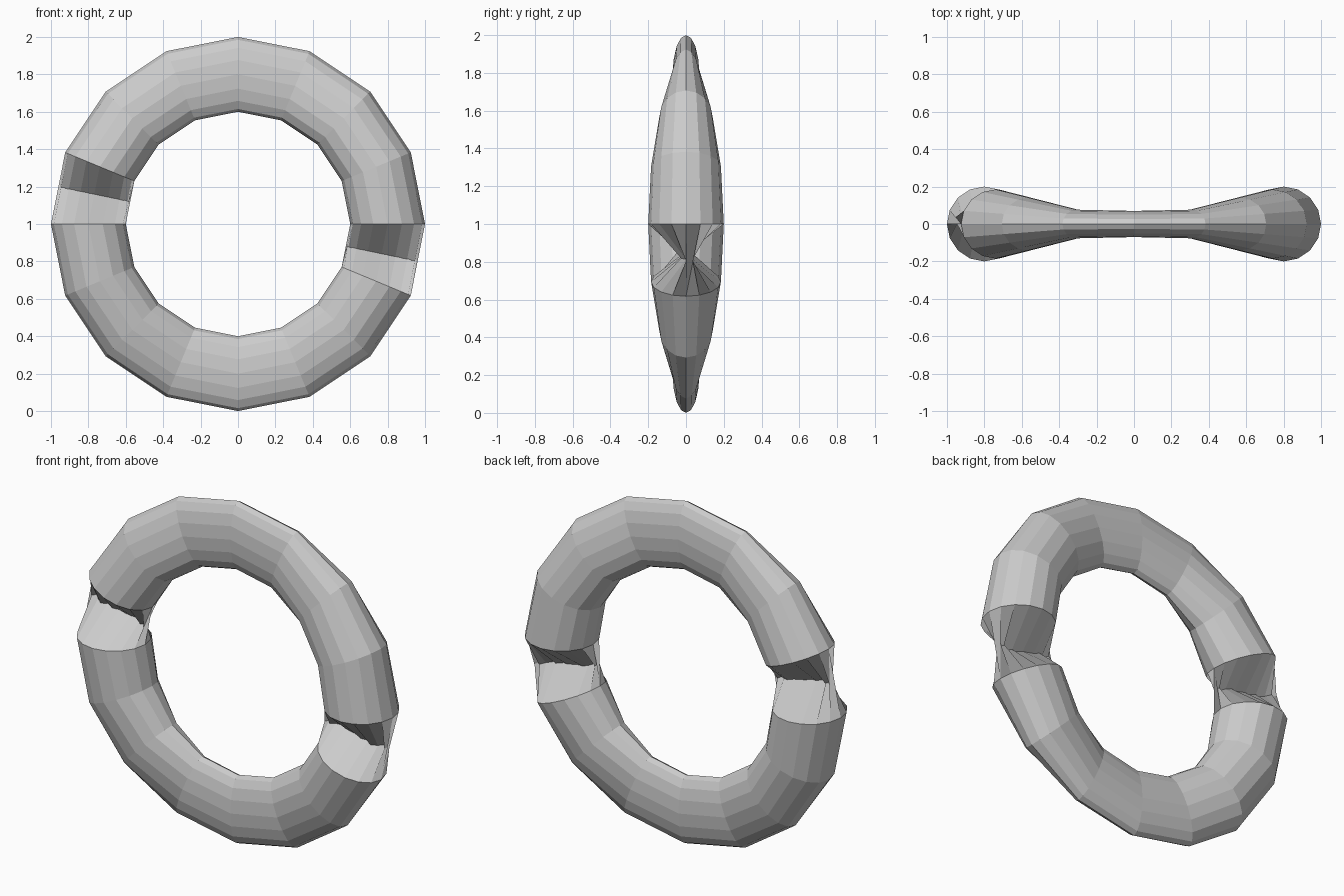
import bpy, bmesh
from math import sin, cos, pi

if "Cube" in bpy.data.objects:
    bpy.data.objects.remove(bpy.data.objects["Cube"])

SEG, SIDES = 16, 16          # steps round the ring, sides of its section
R, r = 0.8, 0.2              # ring radius, tube radius


def half_depth(a):
    """Tube half thickness in y: full at the sides, thin at top and bottom."""
    return max(r * abs(cos(a)), 0.07)


bm = bmesh.new()
rings = []
for i in range(SEG):
    a = 2 * pi * i / SEG
    # the lower half is mirrored in y, which pinches the tube at both sides
    sign = 1 if i < SEG // 2 else -1
    ring = []
    for j in range(SIDES):
        b = 2 * pi * j / SIDES
        d = R + r * cos(b)
        ring.append(bm.verts.new((d * cos(a), sign * half_depth(a) * sin(b),
                                  1 + d * sin(a))))
    rings.append(ring)

# skin the sections, keeping outward faces on both halves
for i in range(SEG):
    p, q = rings[i], rings[(i + 1) % SEG]
    for j in range(SIDES):
        k = (j + 1) % SIDES
        quad = [p[j], p[k], q[k], q[j]]
        if i >= SEG // 2:
            quad.reverse()
        bm.faces.new(quad)

mesh = bpy.data.meshes.new("pinched_ring")
bm.to_mesh(mesh)
bm.free()
obj = bpy.data.objects.new("pinched_ring", mesh)
bpy.context.collection.objects.link(obj)
